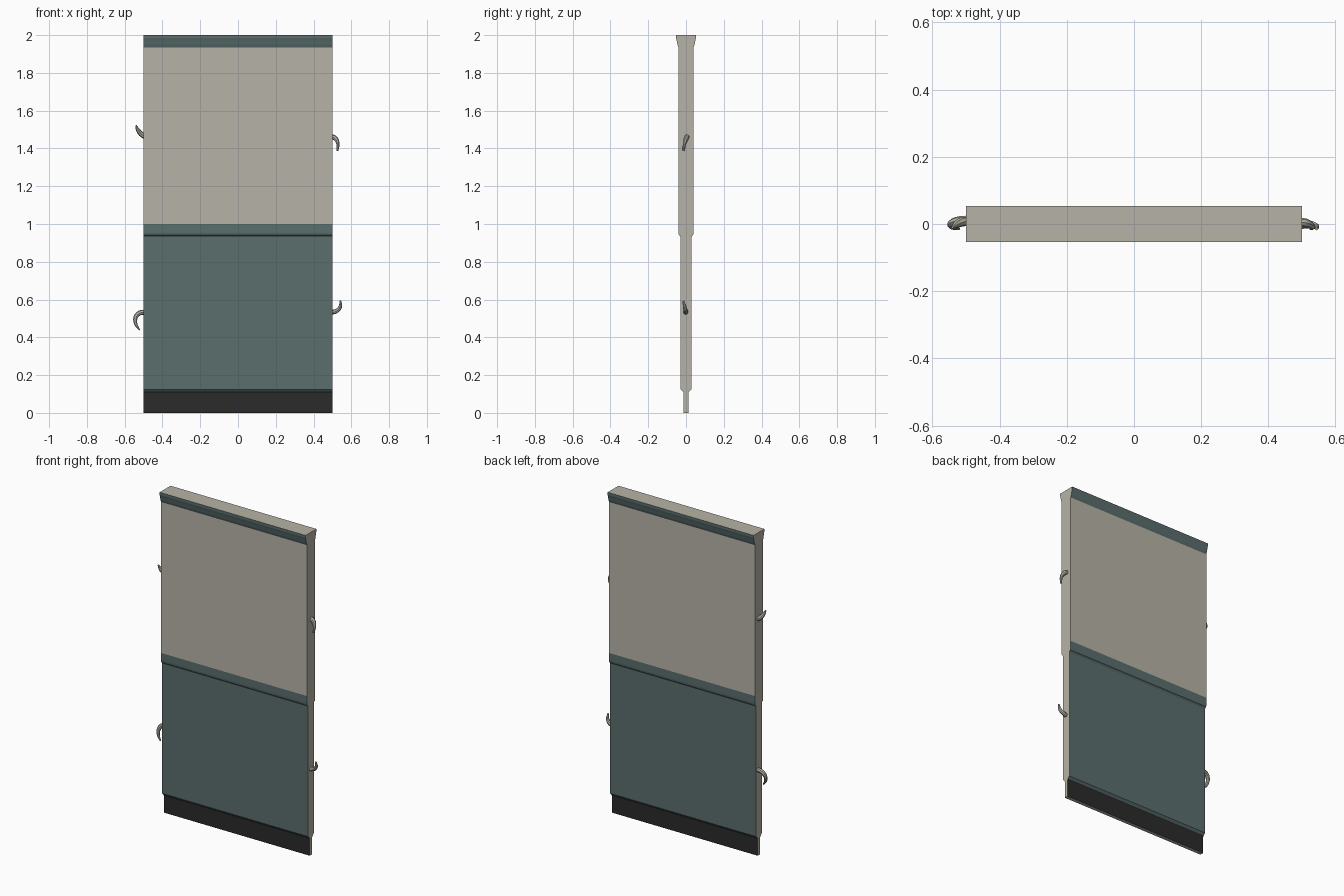
import bpy, bmesh

if "Cube" in bpy.data.objects:
    bpy.data.objects.remove(bpy.data.objects["Cube"])


def material(name, rgb):
    m = bpy.data.materials.new(name)
    m.diffuse_color = (*rgb, 1)
    m.use_nodes = True
    m.node_tree.nodes["Principled BSDF"].inputs["Base Color"].default_value = m.diffuse_color
    return m


cream = material("cream_plaster", (0.47, 0.45, 0.385))
teal = material("teal_trim", (0.105, 0.158, 0.155))
dark = material("dark_base", (0.024, 0.024, 0.024))

# Wall panel: half profile (half depth, height), mirrored and extruded along x
half = [(0.012, 0), (0.012, 0.105), (0.016, 0.112), (0.028, 0.125), (0.028, 0.93),
        (0.032, 0.937), (0.038, 0.942), (0.040, 0.955), (0.040, 1.0), (0.040, 1.935),
        (0.045, 1.95), (0.049, 1.97), (0.053, 1.985), (0.053, 2.0)]
outline = half + [(-y, z) for y, z in reversed(half)]

bm = bmesh.new()
left = [bm.verts.new((-0.5, y, z)) for y, z in outline]
right = [bm.verts.new((0.5, y, z)) for y, z in outline]
bm.faces.new(left)
bm.faces.new(right[::-1])
for i in range(len(outline)):
    j = (i + 1) % len(outline)
    bm.faces.new((left[i], right[i], right[j], left[j]))
bmesh.ops.recalc_face_normals(bm, faces=bm.faces)

# Colour bands by height on front and back; ends, top and bottom stay cream
for f in bm.faces:
    f.normal_update()
    z = f.calc_center_median().z
    if abs(f.normal.x) > 0.9 or z > 1.999 or z < 0.001:
        f.material_index = 0
    elif z < 0.11:
        f.material_index = 2
    elif z < 1.0 or z > 1.93:
        f.material_index = 1
mesh = bpy.data.meshes.new("wall_panel")
bm.to_mesh(mesh)
bm.free()
for m in (cream, teal, dark):
    mesh.materials.append(m)
panel = bpy.data.objects.new("wall_panel", mesh)
bpy.context.collection.objects.link(panel)


# Curved, tapering hooks on the two ends
def hook(name, points):
    cu = bpy.data.curves.new(name, "CURVE")
    cu.dimensions = "3D"
    cu.bevel_depth = 1.0
    cu.bevel_resolution = 2
    cu.resolution_u = 5
    cu.use_fill_caps = True
    sp = cu.splines.new("BEZIER")
    sp.bezier_points.add(len(points) - 1)
    for bp, (x, y, z, r) in zip(sp.bezier_points, points):
        bp.co = (x, y, z)
        bp.radius = r
        bp.handle_left_type = bp.handle_right_type = "AUTO"
    cu.materials.append(cream)
    ob = bpy.data.objects.new(name, cu)
    bpy.context.collection.objects.link(ob)
    bpy.ops.object.select_all(action="DESELECT")
    ob.select_set(True)
    bpy.context.view_layer.objects.active = ob
    bpy.ops.object.convert(target="MESH")
    bpy.ops.object.shade_smooth_by_angle()


hook("hook_upper_left", [(-0.49, 0.008, 1.461, 0.014), (-0.513, 0.006, 1.477, 0.014),
                         (-0.530, -0.002, 1.498, 0.011), (-0.540, -0.010, 1.522, 0.004)])
hook("hook_lower_left", [(-0.49, 0.012, 0.533, 0.013), (-0.520, 0.010, 0.529, 0.013),
                         (-0.542, 0.002, 0.505, 0.012), (-0.540, -0.008, 0.468, 0.009),
                         (-0.521, -0.014, 0.439, 0.004)])
hook("hook_upper_right", [(0.49, 0.006, 1.463, 0.013), (0.512, 0.003, 1.456, 0.013),
                          (0.528, -0.006, 1.430, 0.010), (0.527, -0.014, 1.388, 0.005)])
hook("hook_lower_right", [(0.49, -0.003, 0.532, 0.013), (0.518, -0.001, 0.538, 0.012),
                          (0.540, -0.006, 0.558, 0.010), (0.543, -0.014, 0.593, 0.005)])
